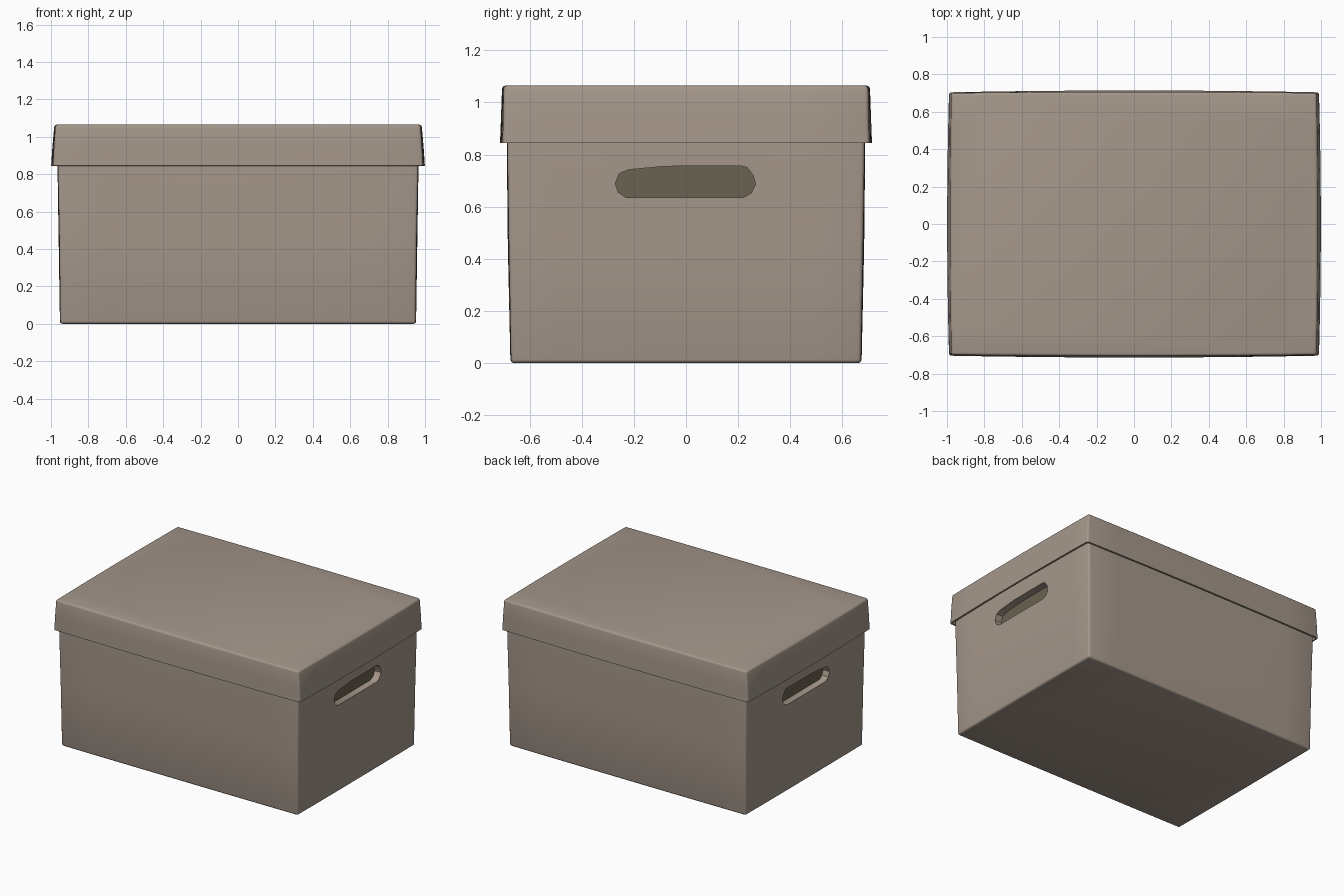
import bpy, bmesh, math

if "Cube" in bpy.data.objects:
    bpy.data.objects.remove(bpy.data.objects["Cube"])


def material(name, rgb):
    m = bpy.data.materials.new(name)
    m.diffuse_color = (*rgb, 1)
    m.use_nodes = True
    m.node_tree.nodes["Principled BSDF"].inputs["Base Color"].default_value = m.diffuse_color
    return m


cardboard = material("cardboard", (0.376, 0.310, 0.258))
dark_inside = material("dark inside", (0.140, 0.122, 0.082))


def finish(bm, name, mat):
    bmesh.ops.recalc_face_normals(bm, faces=bm.faces)
    me = bpy.data.meshes.new(name)
    bm.to_mesh(me)
    bm.free()
    me.materials.append(mat)
    ob = bpy.data.objects.new(name, me)
    bpy.context.collection.objects.link(ob)
    return ob


def apply_modifiers(ob):
    bpy.ops.object.select_all(action='DESELECT')
    ob.select_set(True)
    bpy.context.view_layer.objects.active = ob
    for m in list(ob.modifiers):
        bpy.ops.object.modifier_apply(modifier=m.name)


def smooth(ob, angle=35):
    bpy.ops.object.select_all(action='DESELECT')
    ob.select_set(True)
    bpy.context.view_layer.objects.active = ob
    bpy.ops.object.shade_smooth_by_angle(angle=math.radians(angle))


def ring(hx, hy, z, bow, n=8):
    """Rectangle whose sides bulge outward by bow in the middle."""
    pts = []
    for i in range(n):
        t = -1 + 2 * i / n
        b = bow * (1 - t * t)
        pts.append((0, (t * hx, -hy - b, z)))
        pts.append((1, (hx + b, t * hy, z)))
        pts.append((2, (-t * hx, hy + b, z)))
        pts.append((3, (-hx - b, -t * hy, z)))
    return [p for side in range(4) for s, p in pts if s == side]


def loft(name, rings, mat, cap_bottom):
    bm = bmesh.new()
    loops = [[bm.verts.new(p) for p in r] for r in rings]
    for a, b in zip(loops, loops[1:]):
        for i in range(len(a)):
            j = (i + 1) % len(a)
            bm.faces.new((a[i], a[j], b[j], b[i]))
    bm.faces.new(loops[-1])
    if cap_bottom:
        bm.faces.new(loops[0][::-1])
    return finish(bm, name, mat)


def add_bevel(ob, width):
    b = ob.modifiers.new("bevel", 'BEVEL')
    b.width, b.segments = width, 3
    b.limit_method = 'ANGLE'
    b.angle_limit = math.radians(35)


# Handle outline in y, z
outline = [(-0.23, 0.635), (0.22, 0.635), (0.25, 0.652), (0.267, 0.685),
           (0.258, 0.72), (0.235, 0.75), (0.21, 0.757), (-0.08, 0.755),
           (-0.22, 0.742), (-0.255, 0.728), (-0.272, 0.69), (-0.26, 0.655)]


def slot(name, x0, x1, mat):
    bm = bmesh.new()
    a = [bm.verts.new((x0, y, z)) for y, z in outline]
    b = [bm.verts.new((x1, y, z)) for y, z in outline]
    bm.faces.new(a)
    bm.faces.new(b[::-1])
    for i in range(len(a)):
        j = (i + 1) % len(a)
        bm.faces.new((a[i], a[j], b[j], b[i]))
    return finish(bm, name, mat)


# Box body, slightly wider at the top
body = loft("box_body", [ring(0.950, 0.672, 0.003, 0.002),
                         ring(0.955, 0.680, 0.45, 0.004),
                         ring(0.963, 0.686, 0.84, 0.002),
                         ring(0.955, 0.680, 1.03, 0.0)], cardboard, True)
for v in body.data.vertices:
    if v.co.z < 0.01:
        v.co.z = 0
add_bevel(body, 0.014)
apply_modifiers(body)

# Hand holes on both ends, with the dark inside behind them
for side, s in (("right", 1), ("left", -1)):
    cutter = slot("handle_cutter", s * 0.905, s * 1.1, cardboard)
    cutter.hide_render = True
    m = body.modifiers.new("hole", 'BOOLEAN')
    m.operation, m.solver, m.object = 'DIFFERENCE', 'EXACT', cutter
    apply_modifiers(body)
    bpy.data.objects.remove(cutter, do_unlink=True)
    slot("handle_inside_" + side, s * 0.903, s * 0.911, dark_inside)
smooth(body)

# Lid: thin shell with flared, slightly bowed flaps
lid = loft("lid", [ring(0.989, 0.704, 0.845, 0.010),
                   ring(0.984, 0.702, 0.95, 0.008),
                   ring(0.976, 0.700, 1.065, 0.006)], cardboard, False)
add_bevel(lid, 0.014)
sol = lid.modifiers.new("thickness", 'SOLIDIFY')
sol.thickness, sol.offset = 0.012, -1
apply_modifiers(lid)
smooth(lid)
